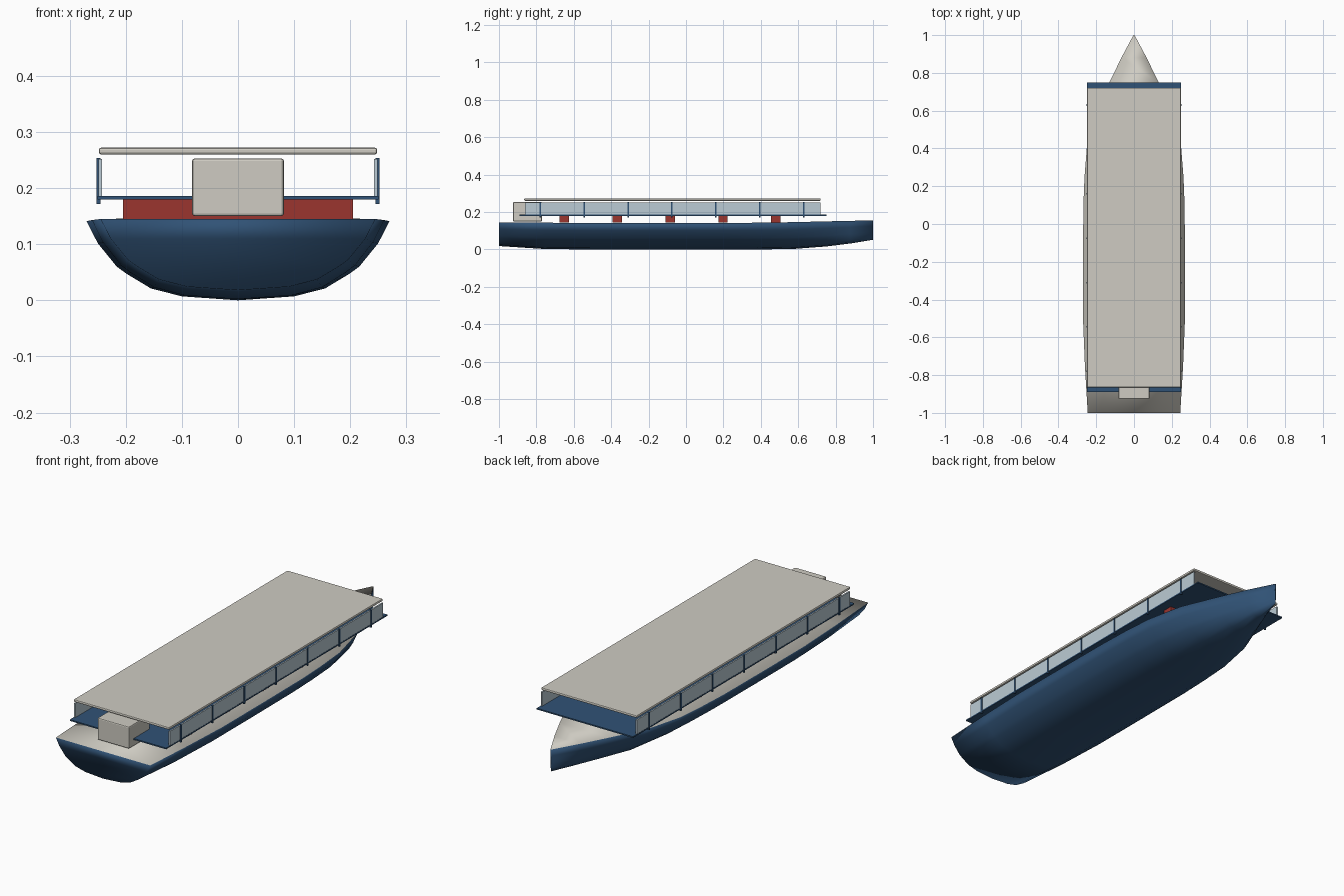
import bpy, bmesh

if "Cube" in bpy.data.objects:
    bpy.data.objects.remove(bpy.data.objects["Cube"])


def material(name, rgb):
    m = bpy.data.materials.new(name)
    m.diffuse_color = (*rgb, 1)
    m.use_nodes = True
    m.node_tree.nodes["Principled BSDF"].inputs["Base Color"].default_value = m.diffuse_color
    return m


NAVY = material("navy", (0.03, 0.085, 0.18))
CREAM = material("cream", (0.62, 0.6, 0.54))
RED = material("red", (0.33, 0.035, 0.028))
GLASS = material("glass", (0.5, 0.6, 0.66))


def add_object(name, bm, *mats):
    me = bpy.data.meshes.new(name)
    bmesh.ops.recalc_face_normals(bm, faces=bm.faces)
    bm.to_mesh(me)
    bm.free()
    for m in mats:
        me.materials.append(m)
    ob = bpy.data.objects.new(name, me)
    bpy.context.collection.objects.link(ob)
    return ob


def box(name, x, y, z, mat, bevel=0.0):
    """Box from (min, max) ranges on each axis."""
    bm = bmesh.new()
    bmesh.ops.create_cube(bm, size=1)
    for v in bm.verts:
        v.co = [(r[0] + r[1]) / 2 + c * (r[1] - r[0])
                for r, c in zip((x, y, z), v.co)]
    ob = add_object(name, bm, mat)
    if bevel:
        mod = ob.modifiers.new("bevel", "BEVEL")
        mod.width = bevel
        mod.segments = 2
    return ob


# Hull: one round-bilged half section scaled along stations
SECTION = [(0, 0), (.37, .05), (.575, .15), (.735, .335),
           (.80, .425), (.925, .72), (1, 1)]
# y, half width, keel height, sheer height
STATIONS = [(-1, .245, .018, .145), (-.75, .26, .002, .143), (-.5, .27, 0, .141),
            (-.2, .27, 0, .141), (.1, .268, 0, .141), (.25, .262, 0, .142),
            (.4, .25, 0, .143), (.58, .208, .003, .146), (.75, .13, .016, .150),
            (.88, .067, .032, .153), (1, .003, .052, .155)]
bm = bmesh.new()
rings = []
for y, w, k, s in STATIONS:
    pts = [(-a, b) for a, b in SECTION[:0:-1]] + SECTION
    rings.append([bm.verts.new((a * w, y, k + b * (s - k))) for a, b in pts])
for r0, r1 in zip(rings, rings[1:]):
    for i in range(len(r0) - 1):
        bm.faces.new((r0[i], r0[i + 1], r1[i + 1], r1[i]))
    bm.faces.new((r0[-1], r0[0], r1[0], r1[-1])).material_index = 1  # deck
bm.faces.new(rings[0])   # transom
bm.faces.new(rings[-1])  # stem
for f in bm.faces:
    f.smooth = True
add_object("hull", bm, NAVY, CREAM)

# Raised platform and its cross benches
box("platform", (-.25, .25), (-.89, .75), (.180, .186), NAVY)
for i in range(5):
    y = -.65 + i * .2825
    box(f"bench_{i + 1}", (-.205, .205), (y - .025, y + .025), (.143, .181), RED)

# Side windows with posts
for side, s in (("left", -1), ("right", 1)):
    def span(a, b):
        return tuple(sorted((s * a, s * b)))
    box(f"window_{side}", span(.242, .249), (-.86, .72), (.184, .252), GLASS)
    for i in range(7):
        y = -.78 + i * .235
        box(f"post_{side}_{i + 1}", span(.245, .252), (y - .004, y + .004),
            (.172, .254), NAVY)

# Roof and stern engine box
box("roof", (-.248, .248), (-.865, .72), (.260, .272), CREAM, .004)
box("engine_box", (-.082, .082), (-.925, -.77), (.150, .253), CREAM, .005)
